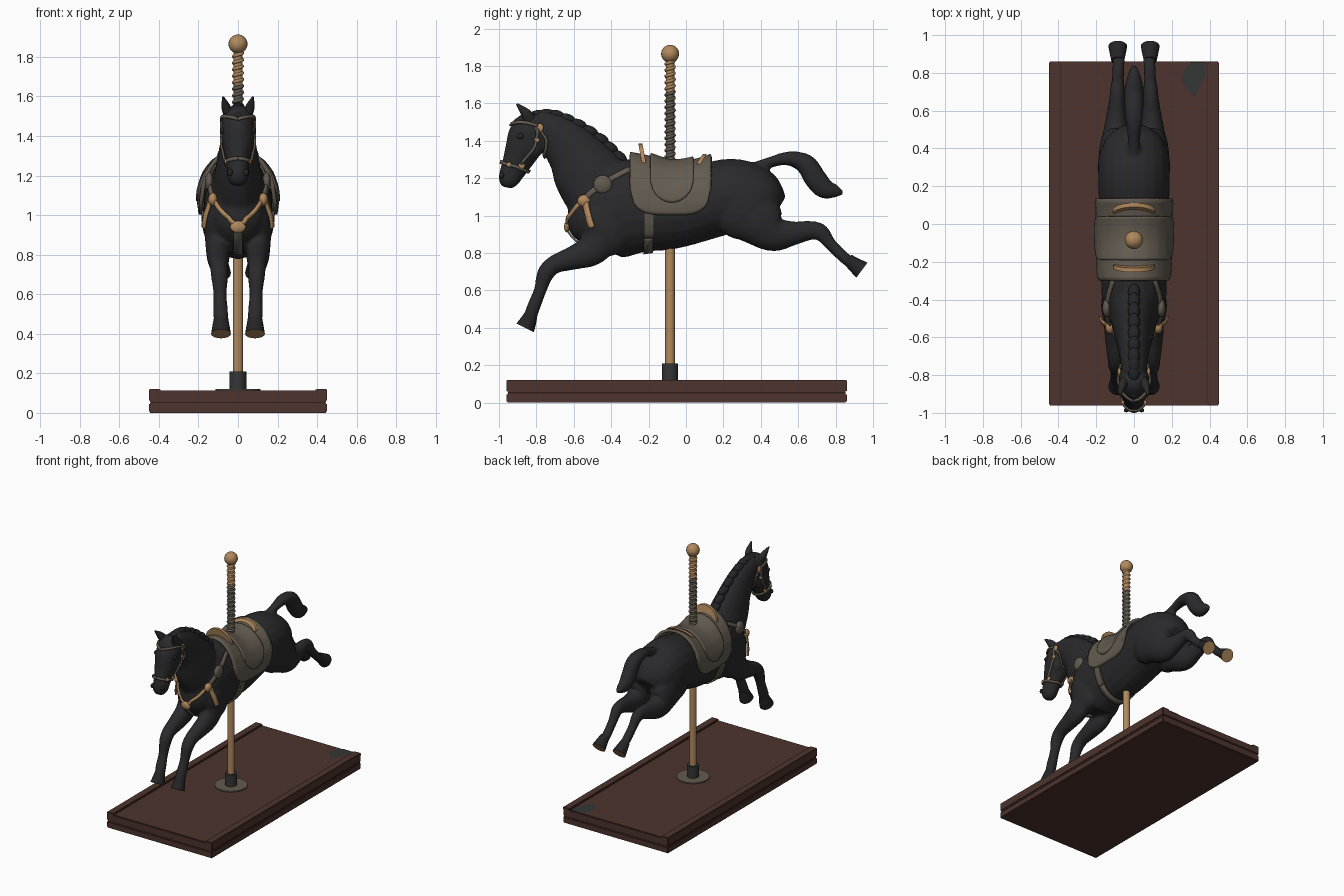
import bpy, bmesh, math
from math import sin, cos, pi
from mathutils import Vector, Matrix
from mathutils.bvhtree import BVHTree

cube = bpy.data.objects.get("Cube")
if cube:
    bpy.data.objects.remove(cube)


def material(name, *rgb):
    m = bpy.data.materials.new(name)
    m.use_nodes = True
    m.diffuse_color = (*rgb, 1)
    node = m.node_tree.nodes["Principled BSDF"]
    node.inputs["Base Color"].default_value = (*rgb, 1)
    node.inputs["Roughness"].default_value = 0.7
    return m


BLACK = material("black coat", .023, .023, .025)
HAIR = material("black hair", .018, .018, .02)
IRON = material("dark iron", .035, .038, .038)
WOOD = material("red brown wood", .075, .034, .027)
GROOVE = material("dark wood groove", .03, .012, .01)
BRASS = material("aged brass", .44, .25, .11)
LEATHER = material("grey brown leather", .125, .105, .08)


def finish(name, bm, *mats, smooth=True):
    bmesh.ops.recalc_face_normals(bm, faces=bm.faces)
    me = bpy.data.meshes.new(name)
    bm.to_mesh(me)
    bm.free()
    for m in mats:
        me.materials.append(m)
    if smooth:
        me.shade_smooth()
        me.set_sharp_from_angle(angle=math.radians(40))
    ob = bpy.data.objects.new(name, me)
    bpy.context.collection.objects.link(ob)
    return ob


def spline(keys, n=5):
    k = [Vector(q) for q in keys]
    k = [2 * k[0] - k[1]] + k + [2 * k[-1] - k[-2]]
    out = []
    for a, b, c, d in zip(k, k[1:], k[2:], k[3:]):
        for i in range(n):
            t = i / n
            out.append((2 * b + (c - a) * t + (2 * a - 5 * b + 4 * c - d) * t * t
                        + (3 * b - a - 3 * c + d) * t ** 3) * .5)
    return out + [k[-2]]


def loft(bm, keys, x0=0, x1=0, sides=20):
    """Skin elliptical rings; each key is y, z, half width, half depth."""
    pts, rings = spline(keys), []
    last = len(pts) - 1
    for i, p in enumerate(pts):
        d = pts[min(i + 1, last)] - pts[max(i - 1, 0)]
        t = Vector((0, d[0], d[1])).normalized()
        n = Vector((0, -t.z, t.y))
        c = Vector((x0 + (x1 - x0) * i / last, p[0], p[1]))
        w, h = max(p[2], .004), max(p[3], .004)
        angles = [2 * pi * j / sides for j in range(sides)]
        rings.append([bm.verts.new(c + Vector((w * cos(a), 0, 0)) + n * h * sin(a)) for a in angles])
    for r, s in zip(rings, rings[1:]):
        for j in range(sides):
            k = (j + 1) % sides
            bm.faces.new((r[j], r[k], s[k], s[j]))
    bm.faces.new(rings[0])
    return bm.faces.new(rings[-1])


def ball(bm, loc, size, tilt=0):
    m = Matrix.Translation(loc) @ Matrix.Rotation(tilt, 4, 'X') @ Matrix.Diagonal((*size, 1))
    bmesh.ops.create_uvsphere(bm, u_segments=20, v_segments=12, radius=1, matrix=m)


def balls(name, mat, *items):
    bm = bmesh.new()
    for loc, size in items:
        ball(bm, loc, size)
    return finish(name, bm, mat)


def box(name, mat, lo, hi, bevel=0):
    bm = bmesh.new()
    lo, hi = Vector(lo), Vector(hi)
    m = Matrix.Translation((lo + hi) / 2) @ Matrix.Diagonal((*(hi - lo), 1))
    bmesh.ops.create_cube(bm, size=1, matrix=m)
    if bevel:
        bmesh.ops.bevel(bm, geom=bm.edges[:], offset=bevel, segments=2, affect='EDGES')
    return finish(name, bm, mat, smooth=False)


def rod(name, mat, r, z0, z1, y=-.085):
    bm = bmesh.new()
    bmesh.ops.create_cone(bm, cap_ends=True, segments=32, radius1=r, radius2=r, depth=z1 - z0,
                          matrix=Matrix.Translation((0, y, (z0 + z1) / 2)))
    return finish(name, bm, mat)


# Platform: two boards with a groove between, side rails and a worn patch
box("platform_lower_board", WOOD, (-.45, -.96, 0), (.45, .86, .05), .006)
box("platform_groove", GROOVE, (-.443, -.953, .04), (.443, .853, .07))
box("platform_upper_board", WOOD, (-.45, -.96, .056), (.45, .86, .112), .006)
for side, label in ((1, "left"), (-1, "right")):
    xs = sorted((side * .392, side * .45))
    box(label + "_platform_rail", WOOD, (xs[0], -.96, .1), (xs[1], .86, .122), .004)
    xs = sorted((side * .388, side * .392))
    box(label + "_rail_seam", GROOVE, (xs[0], -.95, .1), (xs[1], .85, .1135))
bm = bmesh.new()
patch = [(.3, .855), (.385, .855), (.375, .78), (.32, .67), (.25, .75), (.265, .82)]
bm.faces.new([bm.verts.new((x, y, .115)) for x, y in patch])
finish("worn_patch", bm, IRON, smooth=False)

# Pole with collar, floor plate, twisted upper part and knob
rod("floor_plate", LEATHER, .115, .11, .12)
rod("pole_collar", IRON, .042, .11, .21)
rod("lower_pole", BRASS, .026, .2, .9)
for label, mat, z0, z1 in (("lower", LEATHER, 1.2, 1.66), ("upper", BRASS, 1.66, 1.84)):
    rod(label + "_twist_core", mat, .023, z0, z1)
    cu = bpy.data.curves.new(label + "_twist", 'CURVE')
    cu.dimensions, cu.bevel_depth, cu.bevel_resolution = '3D', .009, 2
    sp = cu.splines.new('POLY')
    count = int((z1 - z0) * 400)
    sp.points.add(count)
    for i, p in enumerate(sp.points):
        z = z0 + (z1 - z0) * i / count
        p.co = (.022 * cos(z * 190), -.085 + .022 * sin(z * 190), z, 1)
    cu.materials.append(mat)
    bpy.context.collection.objects.link(bpy.data.objects.new(label + "_twist", cu))
balls("pole_knob", BRASS, ((0, -.085, 1.865), (.048, .048, .048)))

# Horse body: torso, neck, head, tail and legs fused into one skin
bm = bmesh.new()
loft(bm, [(-.63, .99, .04, .06), (-.58, .99, .11, .13), (-.5, 1, .15, .2), (-.4, 1.03, .17, .26),
          (-.25, 1.05, .175, .25), (-.08, 1.045, .18, .225), (.1, 1.075, .185, .205),
          (.25, 1.11, .19, .195), (.36, 1.1, .18, .17), (.44, 1.06, .15, .13), (.49, 1.03, .09, .08)])
loft(bm, [(-.42, 1.07, .14, .2), (-.53, 1.23, .115, .185), (-.6, 1.335, .095, .15),
          (-.68, 1.42, .08, .12), (-.77, 1.49, .065, .08), (-.81, 1.51, .05, .05)])
loft(bm, [(-.79, 1.53, .06, .05), (-.815, 1.49, .078, .09), (-.845, 1.42, .086, .108),
          (-.875, 1.35, .078, .095), (-.912, 1.27, .06, .075), (-.938, 1.215, .056, .063),
          (-.95, 1.18, .052, .053), (-.957, 1.15, .03, .03)])
loft(bm, [(.32, 1.24, .035, .03), (.45, 1.285, .033, .029), (.55, 1.305, .045, .038),
          (.64, 1.275, .052, .055), (.69, 1.2, .052, .06), (.74, 1.145, .046, .055),
          (.8, 1.13, .03, .035), (.84, 1.12, .01, .012)])
for s in (1, -1):
    loft(bm, [(-.42, .92, .065, .1), (-.5, .82, .06, .088), (-.6, .775, .055, .065), (-.7, .74, .046, .05),
              (-.75, .69, .043, .046), (-.78, .6, .034, .034), (-.815, .51, .038, .036),
              (-.835, .455, .036, .034)], s * .105, s * .085)
    loft(bm, [(.27, 1.07, .08, .16), (.38, .98, .088, .145), (.47, .905, .072, .1), (.57, .905, .055, .066),
              (.66, .92, .042, .052), (.72, .91, .038, .046), (.77, .85, .032, .033), (.84, .78, .032, .031),
              (.88, .75, .034, .032)], s * .1, s * .08)
    ball(bm, (s * .095, -.43, .95), (.08, .13, .17), .3)
    ball(bm, (s * .1, .3, 1.06), (.092, .17, .19))
    ball(bm, (s * .035, -.83, 1.37), (.045, .07, .07))
body = finish("horse_body", bm, BLACK)
remesh = body.modifiers.new("fuse", 'REMESH')
remesh.mode, remesh.voxel_size, remesh.use_smooth_shade = 'VOXEL', .011, True
soften = body.modifiers.new("soften", 'SMOOTH')
soften.factor, soften.iterations = .5, 5
skin = BVHTree.FromObject(body, bpy.context.evaluated_depsgraph_get())

# Hooves with brass soles
for s, label in ((1, "left"), (-1, "right")):
    for end, keys in (("front", [(-.825, .48, .036, .033), (-.843, .435, .044, .044), (-.86, .4, .05, .052)]),
                      ("hind", [(.865, .765, .034, .032), (.9, .738, .042, .04), (.94, .708, .05, .05)])):
        bm = bmesh.new()
        loft(bm, keys, s * .086, s * .086).material_index = 1
        finish(f"{label}_{end}_hoof", bm, HAIR, BRASS)
    # Ears, eyes and nostrils
    bm = bmesh.new()
    loft(bm, [(-.83, 1.5, .026, .035), (-.855, 1.545, .024, .028), (-.905, 1.597, .005, .005)], s * .045, s * .075)
    finish(label + "_ear", bm, BLACK)
    balls(label + "_eye", HAIR, ((s * .079, -.885, 1.425), (.012, .02, .017)))
    balls(label + "_nostril", HAIR, ((s * .04, -.985, 1.215), (.014, .012, .018)))

# Scalloped mane and forelock
mane = spline([(-.36, 1.315), (-.46, 1.41), (-.58, 1.487), (-.7, 1.535), (-.79, 1.535), (-.88, 1.5)], 2)
bm = bmesh.new()
for i, p in enumerate(mane):
    ball(bm, (0, p[0], p[1]), (.032, .05, .03), -.6 + .09 * i)
finish("mane", bm, HAIR)


def snap(p, gap):
    hit, normal, _, _ = skin.find_nearest(Vector(p))
    return hit + normal * gap, normal


def strap(name, mat, keys, width, gap=.008):
    """Flat ribbon laid along the skin through rough guide points."""
    pts = [snap(p, gap) for p in spline(keys, 6)]
    bm, rows = bmesh.new(), []
    for i, (p, n) in enumerate(pts):
        t = pts[min(i + 1, len(pts) - 1)][0] - pts[max(i - 1, 0)][0]
        side = t.cross(n).normalized() * width / 2
        rows.append([bm.verts.new(p - side), bm.verts.new(p + side)])
    for a, b in zip(rows, rows[1:]):
        bm.faces.new((a[0], a[1], b[1], b[0]))
    ob = finish(name, bm, mat)
    mod = ob.modifiers.new("thickness", 'SOLIDIFY')
    mod.thickness, mod.offset = .01, 0


def drape(name, mat, y0, y1, bottom, gap, rise=0, thick=.02):
    """Sheet wrapped over the back; bottom(s) gives its lower edge for s from -1 to 1."""
    bm, rows, ny, na = bmesh.new(), [], 20, 40
    for i in range(ny + 1):
        s = 2 * i / ny - 1
        y = (y0 + y1) / 2 + s * (y1 - y0) / 2
        reach = pi / 2 + math.atan((1.07 - bottom(s)) / .185)
        row = []
        for j in range(na + 1):
            a = (2 * j / na - 1) * reach
            d, c = Vector((sin(a), 0, cos(a))), Vector((0, y, 1.07))
            hit = skin.ray_cast(c + d * .5, -d)[0] or c + d * .18
            row.append(bm.verts.new(hit + d * (gap + rise * s * s * max(cos(a), 0) ** 2)))
        rows.append(row)
    for r, q in zip(rows, rows[1:]):
        for j in range(na):
            bm.faces.new((r[j], r[j + 1], q[j + 1], q[j]))
    ob = finish(name, bm, mat)
    mod = ob.modifiers.new("thickness", 'SOLIDIFY')
    mod.thickness, mod.offset = thick, 0


# Saddle: blanket, flap, girth, pommel and cantle
drape("saddle_blanket", LEATHER, -.3, .135, lambda s: 1.15 - .145 * max(0, 1 - s ** 4) ** .5, .014, .018)
drape("saddle_flap", LEATHER, -.19, .04, lambda s: 1.19 - .12 * max(0, 1 - s * s) ** .5, .027, .01, .016)
drape("girth_strap", LEATHER, -.225, -.17, lambda s: .8, .007, 0, .012)
strap("girth_underside", LEATHER, [(.16, -.2, .86), (.08, -.2, .8), (0, -.2, .78), (-.08, -.2, .8),
                                   (-.16, -.2, .86)], .05)
for label, y, height, lean in (("pommel", -.235, .11, -.02), ("cantle", .055, .055, .035)):
    bm = bmesh.new()
    rim = [pi * k / 16 for k in range(17)]
    front = [bm.verts.new((.11 * cos(a), y + lean * sin(a), 1.275 + height * sin(a))) for a in rim]
    face = bm.faces.new(front)
    moved = bmesh.ops.extrude_face_region(bm, geom=[face])["geom"]
    bmesh.ops.translate(bm, vec=(0, .022, 0), verts=[v for v in moved if isinstance(v, bmesh.types.BMVert)])
    finish("saddle_" + label, bm, BRASS)

# Harness and bridle
for s, label in ((1, "left"), (-1, "right")):
    strap(label + "_breast_strap", LEATHER, [(s * .13, -.29, 1.27), (s * .16, -.45, 1.175), (s * .14, -.56, 1.085)], .03)
    strap(label + "_chest_strap", BRASS, [(s * .14, -.56, 1.085), (s * .08, -.66, 1), (0, -.7, .94)], .022)
    strap(label + "_tassel", BRASS, [(s * .18, -.56, 1.08), (s * .18, -.535, 1.01), (s * .18, -.505, .935)], .034, .014)
    p = snap((s * .17, -.45, 1.175), .006)[0]
    balls(label + "_shoulder_medallion", LEATHER, (p, (.022, .05, .05)))
    p = snap((s * .15, -.56, 1.085), .008)[0]
    balls(label + "_tassel_knob", BRASS, (p, (.024, .035, .033)))
    strap(label + "_cheek_strap", LEATHER, [(s * .09, -.79, 1.48), (s * .1, -.8, 1.38), (s * .08, -.88, 1.27)], .016)
    strap(label + "_brow_strap", LEATHER, [(s * .09, -.79, 1.48), (s * .08, -.87, 1.5), (0, -.93, 1.48)], .016)
    strap(label + "_throat_strap", LEATHER, [(s * .09, -.78, 1.47), (s * .08, -.75, 1.4), (0, -.74, 1.32)], .014)
    strap(label + "_noseband", LEATHER, [(0, -1, 1.29), (s * .06, -.96, 1.275), (s * .08, -.91, 1.26),
                                         (s * .05, -.86, 1.24), (0, -.83, 1.23)], .018)
    spots = [((s * .09, -.78, 1.47), .024), ((s * .08, -.875, 1.26), .018), ((s * .07, -.95, 1.272), .014),
             ((s * .1, -.79, 1.4), .015)]
    balls(label + "_bridle_studs", BRASS, *[(snap(q, .006)[0], (.01, r, r)) for q, r in spots])
p = snap((0, -.75, .93), .006)[0]
balls("chest_medallion", BRASS, (p, (.04, .016, .03)))
strap("chest_drop_strap", LEATHER, [(0, -.66, .92), (0, -.58, .85), (0, -.48, .77)], .045)
